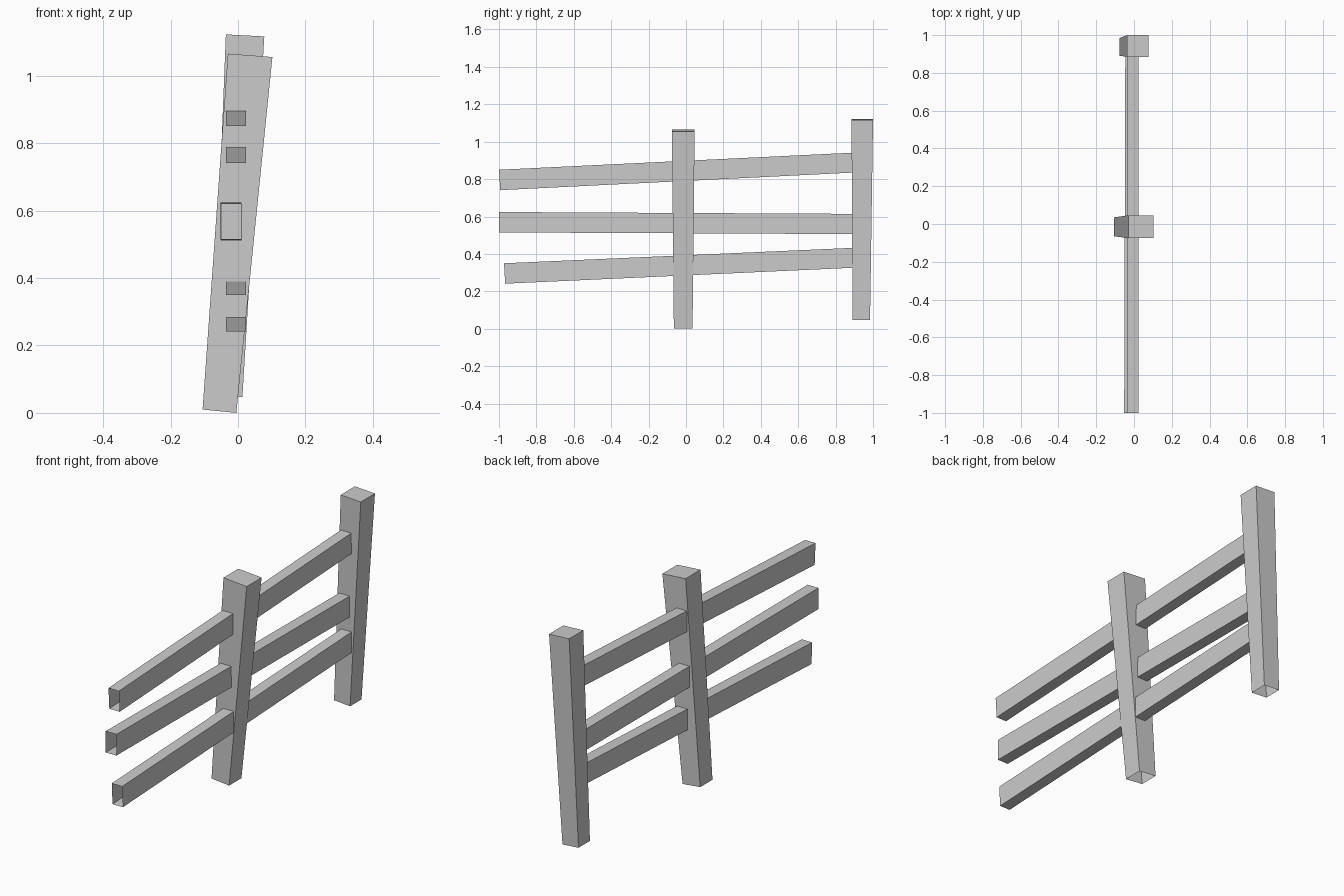
import bpy, bmesh

if "Cube" in bpy.data.objects:
    bpy.data.objects.remove(bpy.data.objects["Cube"])


def beam(name, start, end, cap_end):
    """Four-sided tapered tube between two corner rings, optionally closed at the end."""
    bm = bmesh.new()
    a = [bm.verts.new(p) for p in start]
    b = [bm.verts.new(p) for p in end]
    for i in range(4):
        j = (i + 1) % 4
        bm.faces.new((a[i], a[j], b[j], b[i]))
    if cap_end:
        bm.faces.new(b)
    bmesh.ops.recalc_face_normals(bm, faces=bm.faces)
    # the rails are open tubes: make sure normals face outwards
    centre = sum((v.co for v in bm.verts), bm.verts[:][0].co * 0) / 8
    f = bm.faces[:][0]
    if f.normal.dot(f.calc_center_median() - centre) < 0:
        bmesh.ops.reverse_faces(bm, faces=bm.faces[:])
    mesh = bpy.data.meshes.new(name)
    bm.to_mesh(mesh)
    bm.free()
    bpy.context.collection.objects.link(bpy.data.objects.new(name, mesh))


def post_ring(x0, x1, y0, y1, z0, z1):
    """Tilted ring: z0 on the left edge, z1 on the right edge."""
    return [(x0, y0, z0), (x1, y0, z1), (x1, y1, z1), (x0, y1, z0)]


def rail_ring(x0, x1, top, bottom):
    """Ring across a rail; top and bottom are (y, z) points."""
    return [(x0, *bottom), (x1, *bottom), (x1, *top), (x0, *top)]


# leaning posts, open underneath
beam("middle_post",
     post_ring(-0.105, -0.005, -0.065, 0.035, 0.01, 0.0),
     post_ring(-0.03, 0.102, -0.075, 0.046, 1.065, 1.055), True)
beam("end_post",
     post_ring(-0.078, 0.013, 0.891, 0.984, 0.054, 0.047),
     post_ring(-0.036, 0.078, 0.885, 1.0, 1.122, 1.116), True)

# rails: open tubes running through the middle post into the end post
beam("upper_rail",
     rail_ring(-0.036, 0.023, (-1.0, 0.85), (-0.993, 0.741)),
     rail_ring(-0.036, 0.023, (0.93, 0.943), (0.935, 0.837)), False)
beam("middle_rail",
     rail_ring(-0.052, 0.009, (-1.0, 0.624), (-1.0, 0.515)),
     rail_ring(-0.046, 0.013, (0.93, 0.614), (0.93, 0.506)), False)
beam("lower_rail",
     rail_ring(-0.036, 0.023, (-0.973, 0.35), (-0.967, 0.241)),
     rail_ring(-0.036, 0.023, (0.93, 0.434), (0.935, 0.328)), False)
